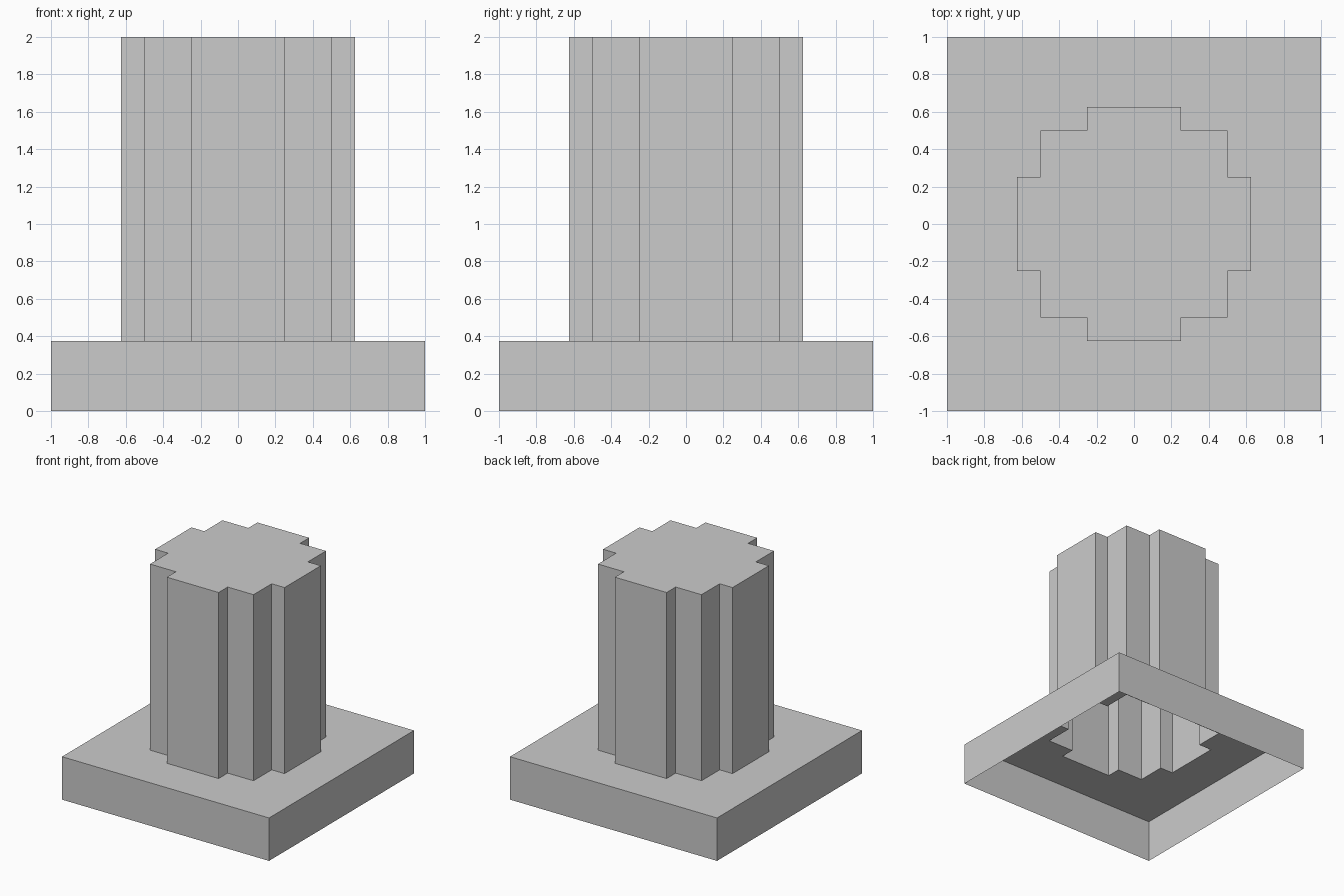
import bpy
import bmesh

if "Cube" in bpy.data.objects:
    bpy.data.objects.remove(bpy.data.objects["Cube"])

BASE_TOP, TOP = 0.375, 2.0


def ring(bm, outline, z):
    return [bm.verts.new((x, y, z)) for x, y in outline]


def walls(bm, outline, z0, z1):
    """Outward-facing walls around a counter-clockwise outline; returns the upper ring."""
    low, high = ring(bm, outline, z0), ring(bm, outline, z1)
    n = len(outline)
    for i in range(n):
        j = (i + 1) % n
        bm.faces.new((low[i], low[j], high[j], high[i]))
    return high


def loop_edges(bm, verts):
    edges = []
    for i, v in enumerate(verts):
        w = verts[(i + 1) % len(verts)]
        edges.append(bm.edges.get((v, w)) or bm.edges.new((v, w)))
    return edges


def finish(bm, name):
    mesh = bpy.data.meshes.new(name)
    bm.to_mesh(mesh)
    bm.free()
    obj = bpy.data.objects.new(name, mesh)
    bpy.context.collection.objects.link(obj)
    return obj


# Stepped round outline: one quarter, turned four times
quarter = [(0.625, -0.25), (0.625, 0.25), (0.5, 0.25), (0.5, 0.5), (0.25, 0.5)]
stepped = []
for _ in range(4):
    stepped += quarter
    quarter = [(-y, x) for x, y in quarter]
square = [(-1, -1), (1, -1), (1, 1), (-1, 1)]

# Base: thin shell, open underneath, with an opening below the column
bm = bmesh.new()
rim = walls(bm, square, 0, BASE_TOP)
hole = ring(bm, stepped, BASE_TOP)
fill = bmesh.ops.triangle_fill(
    bm, use_beauty=True, use_dissolve=False, normal=(0, 0, 1),
    edges=loop_edges(bm, rim) + loop_edges(bm, hole))
for f in fill["geom"]:
    if isinstance(f, bmesh.types.BMFace):
        f.normal_update()
        if f.normal.z < 0:
            f.normal_flip()
finish(bm, "base")

# Column: hollow stepped shaft with a flat cap, open into the base
bm = bmesh.new()
bm.faces.new(walls(bm, stepped, BASE_TOP, TOP))
finish(bm, "column")
